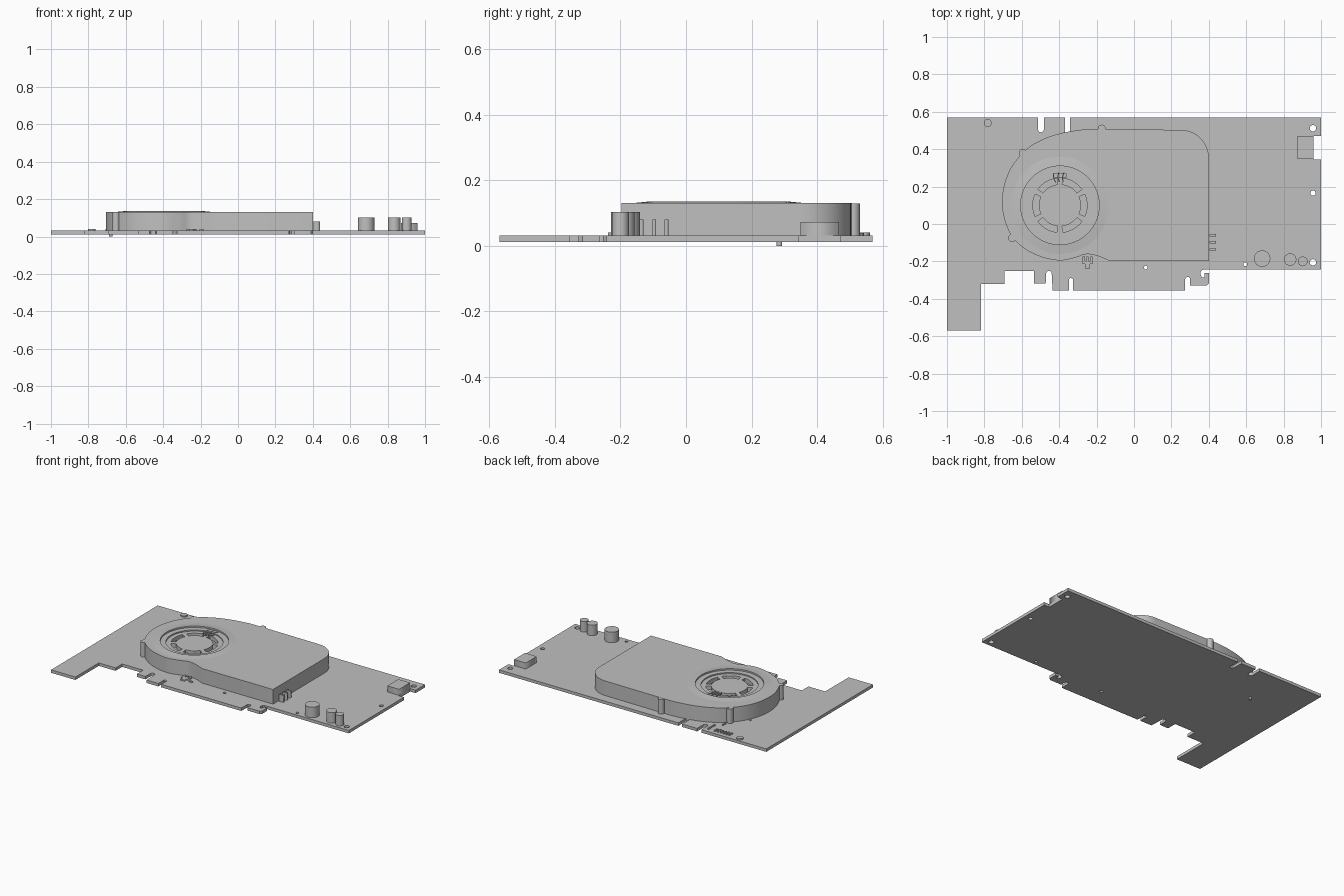
import bpy, bmesh, math
from mathutils import Vector

if "Cube" in bpy.data.objects:
    bpy.data.objects.remove(bpy.data.objects["Cube"])

grey = bpy.data.materials.new("light_grey")
grey.diffuse_color = (0.527, 0.527, 0.527, 1)
grey.use_nodes = True
grey.node_tree.nodes["Principled BSDF"].inputs["Base Color"].default_value = grey.diffuse_color

BOT, TOP = 0.012, 0.032          # circuit board
LID = 0.131                      # top of cooler shroud
FX, FY = -0.396, 0.10            # fan centre


def finish(name, me, smooth=True):
    bm = bmesh.new()
    bm.from_mesh(me)
    bmesh.ops.remove_doubles(bm, verts=bm.verts, dist=1e-5)
    bmesh.ops.recalc_face_normals(bm, faces=bm.faces)
    bm.to_mesh(me)
    bm.free()
    me.materials.clear()
    me.materials.append(grey)
    ob = bpy.data.objects.new(name, me)
    bpy.context.collection.objects.link(ob)
    if smooth:
        bpy.ops.object.select_all(action='DESELECT')
        ob.select_set(True)
        bpy.context.view_layer.objects.active = ob
        bpy.ops.object.shade_smooth_by_angle(angle=math.radians(30))
    return ob


def plate(name, loops, z0, z1, smooth=True):
    """Extruded flat outline; inner loops become holes."""
    cu = bpy.data.curves.new(name + "_outline", 'CURVE')
    cu.dimensions, cu.fill_mode = '2D', 'BOTH'
    cu.extrude = (z1 - z0) / 2
    for pts in loops:
        sp = cu.splines.new('POLY')
        sp.points.add(len(pts) - 1)
        for p, (x, y) in zip(sp.points, pts):
            p.co = (x, y, 0, 1)
        sp.use_cyclic_u = True
    tmp = bpy.data.objects.new(name + "_outline", cu)
    bpy.context.collection.objects.link(tmp)
    dg = bpy.context.evaluated_depsgraph_get()
    me = bpy.data.meshes.new_from_object(tmp.evaluated_get(dg))
    bpy.data.objects.remove(tmp)
    for v in me.vertices:
        v.co.z += (z0 + z1) / 2
    me.name = name
    return finish(name, me, smooth)


def arc(cx, cy, r, a0, a1, n):
    return [(cx + r * math.cos(math.radians(a0 + (a1 - a0) * i / n)),
             cy + r * math.sin(math.radians(a0 + (a1 - a0) * i / n))) for i in range(n + 1)]


def circle(cx, cy, r, n=32):
    return arc(cx, cy, r, 0, 360, n)[:-1]


def rect(x0, x1, y0, y1):
    return [(x0, y0), (x1, y0), (x1, y1), (x0, y1)]


def arc_slot(r0, r1, a0, a1, n=12):
    return arc(FX, FY, r0, a0, a1, n) + arc(FX, FY, r1, a1, a0, n)


def smooth_path(pts, n=8):
    """Catmull-Rom through the points."""
    p = [Vector(q) for q in pts]
    p = [2 * p[0] - p[1]] + p + [2 * p[-1] - p[-2]]
    out = []
    for a, b, c, d in zip(p, p[1:], p[2:], p[3:]):
        for i in range(n):
            t = i / n
            out.append(tuple(0.5 * (2 * b + (c - a) * t + (2 * a - 5 * b + 4 * c - d) * t * t
                                    + (3 * b - a - 3 * c + d) * t ** 3)))
    return out + [tuple(pts[-1])]


# circuit board with edge notches, connector tabs, hook and mounting holes
board = [(-1, 0.57), (-1, -0.57), (-0.818, -0.57), (-0.818, -0.32), (-0.692, -0.32),
         (-0.692, -0.25), (-0.535, -0.25), (-0.535, -0.317), (-0.472, -0.317)]
board += arc(-0.455, -0.265, 0.015, 180, 0, 6)
board += [(-0.435, -0.355), (-0.348, -0.355)] + arc(-0.337, -0.3, 0.011, 180, 0, 6)
board += [(-0.326, -0.355), (0.273, -0.355)] + arc(0.287, -0.295, 0.013, 180, 0, 6)
board += [(0.3, -0.328), (0.39, -0.328), (0.402, -0.316), (0.402, -0.262), (0.378, -0.262),
          (0.378, -0.285), (0.362, -0.285), (0.355, -0.268), (0.358, -0.252), (0.37, -0.243),
          (1, -0.243), (1, 0.345), (0.96, 0.345), (0.96, 0.47), (1, 0.47), (1, 0.57)]
board += [(-0.342, 0.57), (-0.342, 0.49), (-0.37, 0.49), (-0.37, 0.57), (-0.482, 0.57)]
board += arc(-0.498, 0.506, 0.016, 0, -180, 8) + [(-0.514, 0.57)]
holes = [(0.957, 0.512, 0.017), (0.957, 0.165, 0.014), (0.957, -0.205, 0.017),
         (0.595, -0.215, 0.01), (0.063, -0.233, 0.01)]
plate("circuit_board", [board] + [circle(*h, 20) for h in holes], BOT, TOP)

# cooler shroud: scroll-shaped housing with a round fan opening
scroll = smooth_path([(-0.15, 0.507), (-0.27, 0.505), (-0.40, 0.483), (-0.50, 0.447),
                      (-0.58, 0.395), (-0.655, 0.305), (-0.695, 0.205), (-0.705, 0.10),
                      (-0.688, 0.01), (-0.65, -0.07), (-0.58, -0.135), (-0.49, -0.178),
                      (-0.395, -0.195), (-0.315, -0.18), (-0.26, -0.162), (-0.205, -0.168),
                      (-0.13, -0.197)])
outline = scroll + [(0.4, -0.197)] + arc(0.25, 0.353, 0.15, 0, 90, 16)
plate("cooler_shroud", [outline, circle(FX, FY, 0.21, 64)], TOP, LID)

# screw posts on the shroud rim
for i, (x, y) in enumerate([(-0.172, 0.51), (-0.595, 0.38), (-0.652, -0.075)]):
    plate(f"shroud_post_{i + 1}", [circle(x, y, 0.021, 20)], TOP, LID - 0.001)

# gently sloped lip around the fan opening
bm = bmesh.new()
profile = [(0.26, LID), (0.21, 0.136), (0.21, 0.118), (0.215, LID - 0.004)]
rings = [[bm.verts.new((x, y, z)) for x, y in circle(FX, FY, r, 64)] for r, z in profile]
for a, b in zip(rings, rings[1:] + rings[:1]):
    for i in range(64):
        j = (i + 1) % 64
        bm.faces.new((a[i], a[j], b[j], b[i]))
lip = bpy.data.meshes.new("fan_lip")
bm.to_mesh(lip)
bm.free()
finish("fan_lip", lip)

# stepped fan recess: outer ledge, then slotted fan disc
plate("fan_ledge", [circle(FX, FY, 0.211, 64), circle(FX, FY, 0.175, 64)], 0.09, 0.126)
slots = [arc_slot(0.112, 0.145, k * 60 - 24, k * 60 + 24) for k in range(6)]
plate("fan_disc", [circle(FX, FY, 0.176, 64), arc_slot(0.152, 0.17, 78, 102)] + slots, 0.09, 0.118)

# exposed fan blades at the opening
for i in range(3):
    a = 80 + i * 9
    edge = [(0.205, a), (0.18, a + 4), (0.15, a + 6), (0.125, a + 4)]
    pts = [(FX + r * math.cos(math.radians(t)), FY + r * math.sin(math.radians(t))) for r, t in edge]
    plate(f"fan_blade_{i + 1}", [pts + [(x + 0.006, y) for x, y in reversed(pts)]], 0.08, 0.129)

# capacitors
for i, (x, y, r) in enumerate([(0.685, -0.185, 0.044), (0.835, -0.19, 0.033), (0.902, -0.2, 0.026)]):
    plate(f"capacitor_{i + 1}", [circle(x, y, r)], TOP, 0.103)

# power connector at the end notch
plate("power_connector", [rect(0.872, 0.96, 0.35, 0.467)], TOP, 0.073, False)

# upright fins beside the shroud
for i, y in enumerate([-0.06, -0.097, -0.136]):
    plate(f"heatsink_fin_{i + 1}", [rect(0.405, 0.438, y - 0.006, y + 0.006)], TOP, 0.08, False)

# header pins
pins = [(-0.702 + 0.0215 * i, y) for i in range(6) for y in (0.537, 0.515)]
pins += [(-0.545, 0.537 - 0.021 * i) for i in range(4)]
pins += [(-0.585, 0.44 - 0.021 * i) for i in range(3)]
for i, (x, y) in enumerate(pins):
    plate(f"header_pin_{i + 1}", [circle(x, y, 0.007, 10)], TOP - 0.002, 0.039)

# round button, through pin, fan plug and small chip
plate("round_button", [circle(-0.782, 0.54, 0.021, 24)], TOP, 0.041)
plate("through_pin", [circle(-0.68, 0.285, 0.009, 14)], 0.0, 0.036)
plug = [(-0.275, -0.175), (-0.275, -0.215), (-0.262, -0.215), (-0.262, -0.238), (-0.234, -0.238),
        (-0.234, -0.215), (-0.221, -0.215), (-0.221, -0.175), (-0.233, -0.175), (-0.233, -0.198),
        (-0.243, -0.198), (-0.243, -0.175), (-0.253, -0.175), (-0.253, -0.198), (-0.263, -0.198),
        (-0.263, -0.175)]
plate("fan_plug", [plug], TOP, 0.041, False)
plate("small_chip", [rect(-0.206, -0.184, -0.229, -0.217)], TOP, 0.039, False)
